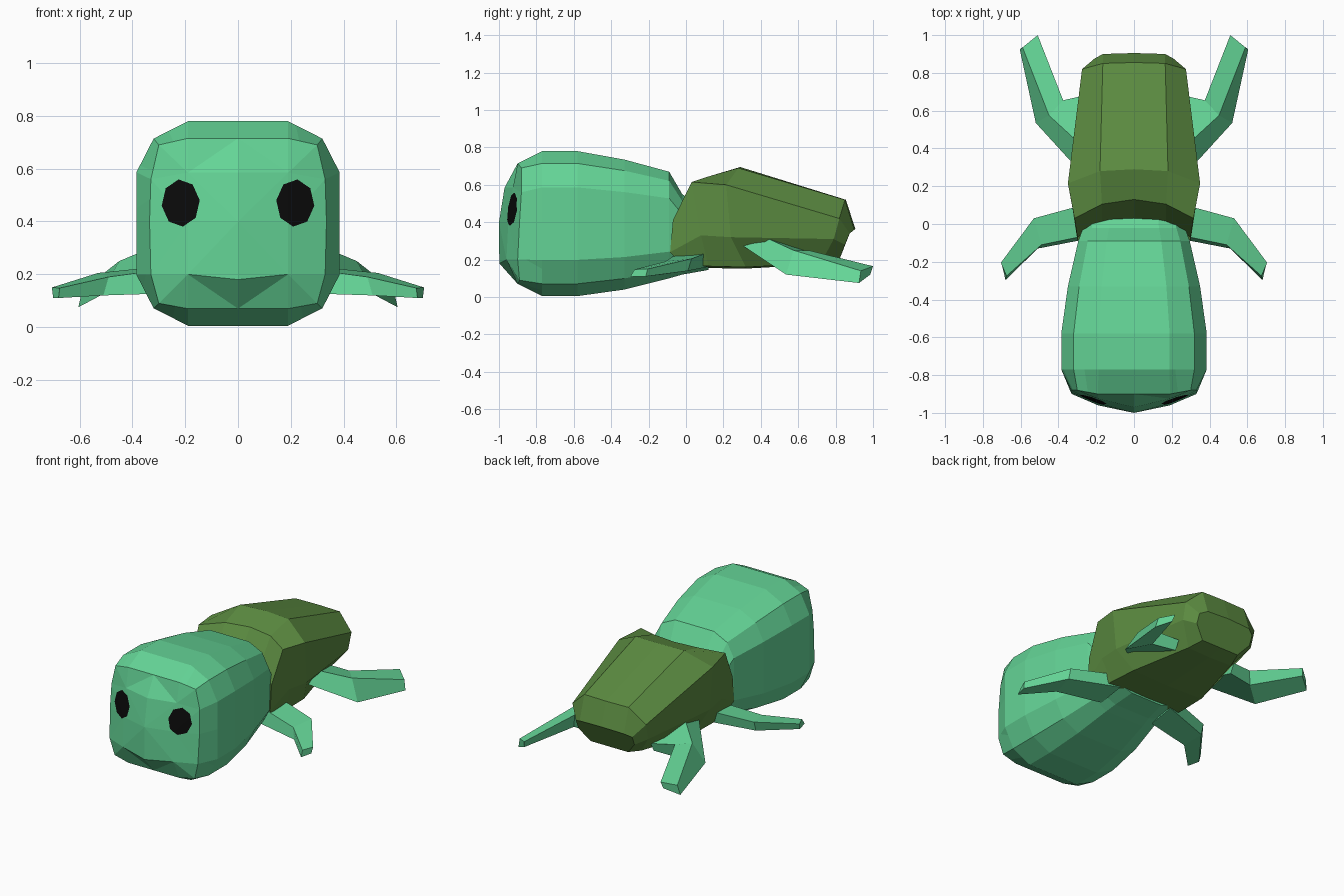
import bpy, bmesh, math
from mathutils import Vector

cube = bpy.data.objects.get("Cube")
if cube:
    bpy.data.objects.remove(cube)


def material(name, rgb):
    m = bpy.data.materials.new(name)
    m.use_nodes = True
    m.diffuse_color = (*rgb, 1)
    bsdf = next(n for n in m.node_tree.nodes if n.type == 'BSDF_PRINCIPLED')
    bsdf.inputs["Base Color"].default_value = (*rgb, 1)
    bsdf.inputs["Roughness"].default_value = 0.9
    return m


SKIN = material("skin green", (0.127, 0.658, 0.305))
SHELL = material("shell olive", (0.107, 0.262, 0.053))
EYE = material("eye black", (0.003, 0.003, 0.003))


def mirror_ring(half):
    """Close a half profile running from top centre to bottom centre."""
    return half + [(-x, y, z) for x, y, z in reversed(half[1:-1])]


def loft(rings, tip=None):
    """Skin equal-length rings; the first end may close on a point."""
    bm = bmesh.new()
    vs = [[bm.verts.new(p) for p in r] for r in rings]
    n = len(vs[0])
    for a, b in zip(vs, vs[1:]):
        for i in range(n):
            j = (i + 1) % n
            bm.faces.new((a[i], a[j], b[j], b[i]))
    if tip:
        t = bm.verts.new(tip)
        for i in range(n):
            bm.faces.new((t, vs[0][(i + 1) % n], vs[0][i]))
    else:
        bm.faces.new(vs[0])
    bm.faces.new(vs[-1][::-1])
    bmesh.ops.remove_doubles(bm, verts=bm.verts[:], dist=1e-4)
    bmesh.ops.dissolve_degenerate(bm, edges=bm.edges[:], dist=1e-4)
    bmesh.ops.recalc_face_normals(bm, faces=bm.faces[:])
    return bm


def finish(bm, name, *mats):
    me = bpy.data.meshes.new(name)
    bm.to_mesh(me)
    bm.free()
    for m in mats:
        me.materials.append(m)
    ob = bpy.data.objects.new(name, me)
    bpy.context.collection.objects.link(ob)
    return ob


# Head and neck: rounded box section scaled along the body
PROFILE = [(0, 1), (.49, 1), (.83, .915), (1, .75), (1, .51),
           (1, .25), (.83, .085), (.49, 0), (0, 0)]


def section(y, hw, zb, zt):
    return mirror_ring([(u * hw, y, zb + v * (zt - zb)) for u, v in PROFILE])


brow, cheek = (.19, -.925, .585), (.19, -.96, .2)
muzzle = mirror_ring([(0, -.97, .585), brow, brow, brow, (.19, -.95, .4),
                      cheek, cheek, cheek, (0, -.998, .18)])
face_rim = mirror_ring([(0, -.90, .715), (.19, -.90, .715), (.30, -.88, .69),
                        (.33, -.88, .56), (.335, -.89, .4), (.33, -.90, .2),
                        (.30, -.89, .09), (.19, -.90, .07), (0, -.90, .07)])
head = loft([muzzle, face_rim,
             section(-.77, .385, .005, .78), section(-.58, .385, .005, .78),
             section(-.33, .35, .04, .735), section(-.09, .295, .10, .67),
             section(-.02, .27, .12, .55), section(.12, .24, .145, .45)],
            tip=(0, -1, .4))

# Eyes: octagons cut into the face
front = [f for f in head.faces if f.calc_center_median().y < -.89]
bmesh.ops.triangulate(head, faces=front)
for side in (1, -1):
    centre = Vector((.217 * side, 0, .47))
    planes = []
    for k in range(8):
        a = math.radians(45 * k + 16 * side)
        d = Vector((math.cos(a), 0, math.sin(a)))
        co = centre + Vector((d.x * .067, 0, d.z * .083))
        planes.append((co, Vector((d.x / .067, 0, d.z / .083)).normalized()))

    def inside(f, limit):
        c = f.calc_center_median()
        return c.y < -.8 and c.x * side > 0 and all((c - p).dot(q) < 1e-5 for p, q in limit)

    for k, (co, no) in enumerate(planes):
        fs = [f for f in head.faces if inside(f, planes[:k])]
        geom = list({v for f in fs for v in f.verts}) + \
            list({e for f in fs for e in f.edges}) + fs
        bmesh.ops.bisect_plane(head, geom=geom, plane_co=co, plane_no=no, dist=1e-5)
    for f in head.faces:
        if inside(f, planes):
            f.material_index = 1
finish(head, "head_and_neck", SKIN, EYE)

# Shell: faceted box with a raised crest and tapered back
SHELL_HALVES = [
    [(0, .02, .50), (.17, 0, .49), (.30, -.07, .41), (.30, -.085, .24), (.27, -.02, .17), (0, .09, .155)],
    [(0, .13, .645), (.17, .105, .64), (.315, .03, .615), (.325, .08, .33), (.28, .12, .165), (0, .12, .155)],
    [(0, .29, .695), (.18, .28, .69), (.35, .215, .60), (.345, .24, .32), (.27, .32, .16), (0, .32, .152)],
    [(0, .855, .52), (.165, .85, .52), (.275, .82, .42), (.27, .79, .31), (.17, .72, .18), (0, .72, .175)],
    [(0, .905, .365), (.165, .90, .36), (.21, .875, .34), (.21, .85, .28), (.14, .82, .20), (0, .82, .20)],
]
finish(loft([mirror_ring(h) for h in SHELL_HALVES]), "shell", SHELL)

# Legs: four-sided flippers bent at the joint, left side first
FRONT_LEG = [
    [(.20, .12, .24), (.20, -.05, .23), (.20, -.07, .13), (.20, .11, .16)],
    [(.53, .03, .205), (.49, -.11, .19), (.51, -.13, .12), (.53, .01, .14)],
    [(.705, -.205, .15), (.675, -.275, .148), (.68, -.297, .11), (.70, -.215, .11)],
]
HIND_LEG = [
    [(.22, .69, .23), (.26, .40, .33), (.26, .25, .31), (.22, .66, .17)],
    [(.375, .655, .25), (.45, .575, .25), (.52, .535, .12), (.39, .64, .16)],
    [(.51, 1.0, .165), (.59, .935, .14), (.605, .925, .075), (.52, .985, .12)],
]
for leg, rings in (("front_leg", FRONT_LEG), ("hind_leg", HIND_LEG)):
    for tag, s in (("left", 1), ("right", -1)):
        finish(loft([[(x * s, y, z) for x, y, z in r] for r in rings]),
               f"{tag}_{leg}", SKIN)
